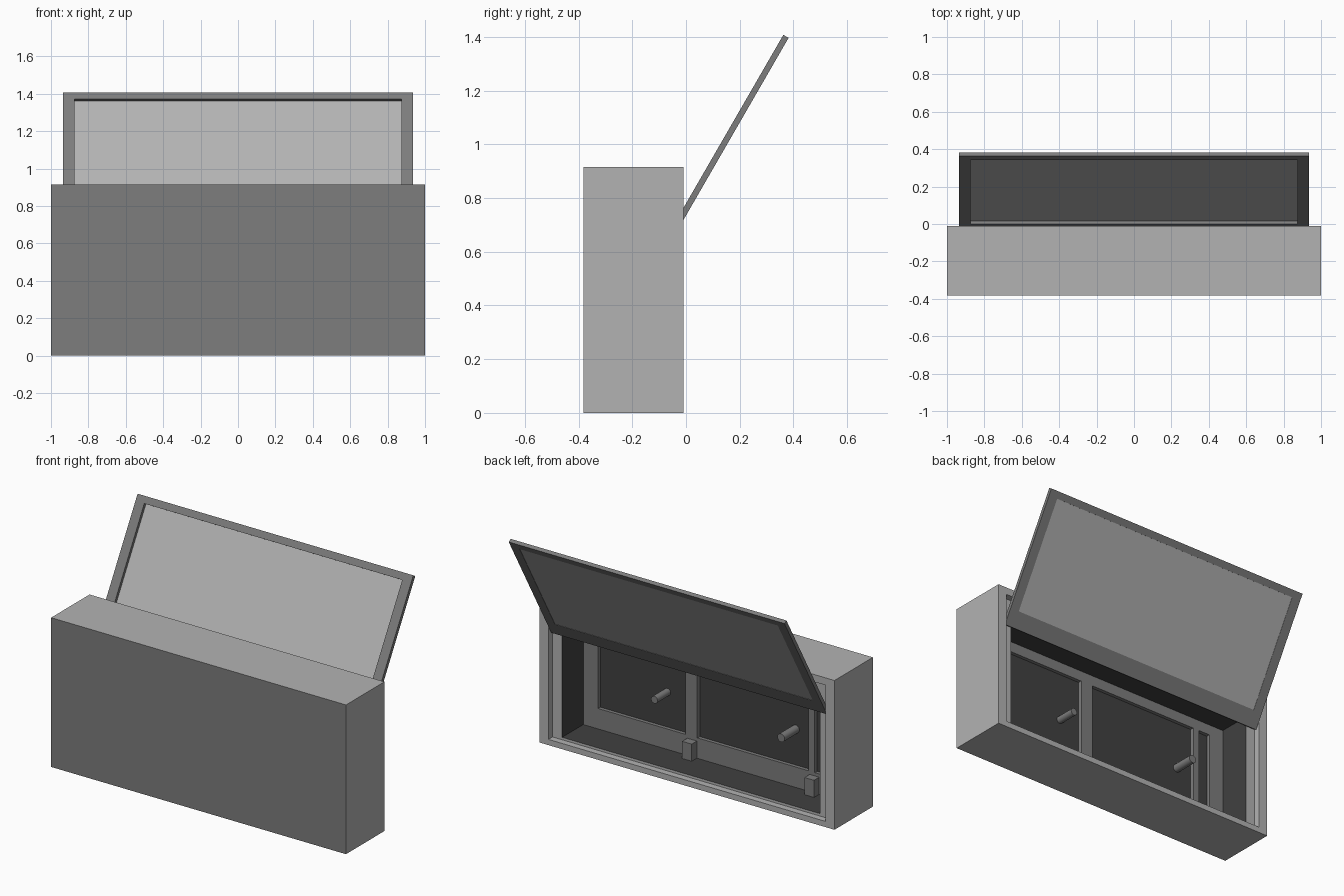
import bpy, bmesh, math
from mathutils import Matrix, Vector

if "Cube" in bpy.data.objects:
    bpy.data.objects.remove(bpy.data.objects["Cube"])


def material(name, v):
    m = bpy.data.materials.new(name)
    m.diffuse_color = (v, v, v, 1)
    m.use_nodes = True
    m.node_tree.nodes["Principled BSDF"].inputs["Base Color"].default_value = m.diffuse_color
    return m


LIGHT = material("light grey", 0.45)
DARK = material("mid grey", 0.205)
BLACK = material("charcoal", 0.052)


def finish(name, bm, mats):
    bmesh.ops.recalc_face_normals(bm, faces=bm.faces[:])
    me = bpy.data.meshes.new(name)
    bm.to_mesh(me)
    bm.free()
    for m in mats:
        me.materials.append(m)
    ob = bpy.data.objects.new(name, me)
    bpy.context.collection.objects.link(ob)
    return ob


def add_box(bm, x0, x1, y0, y1, z0, z1):
    mat = Matrix.Translation(((x0 + x1) / 2, (y0 + y1) / 2, (z0 + z1) / 2)) @ \
        Matrix.Diagonal((x1 - x0, y1 - y0, z1 - z0, 1))
    bmesh.ops.create_cube(bm, size=1, matrix=mat)


def boxes(name, mat, *dims):
    bm = bmesh.new()
    for d in dims:
        add_box(bm, *d)
    return finish(name, bm, [mat])


# Cabinet shell: rectangles lofted from the front, round the rim, into the cavity
rings = [  # half width, bottom, top, y
    (1.0, 0.0, 0.915, -0.382),
    (1.0, 0.0, 0.915, -0.01),
    (0.94, 0.035, 0.87, -0.01),
    (0.94, 0.035, 0.87, -0.05),
    (0.875, 0.05, 0.755, -0.05),
    (0.875, 0.05, 0.755, -0.277),
]
bm = bmesh.new()
loops = [[bm.verts.new((x, y, z)) for x, z in ((-w, b), (w, b), (w, t), (-w, t))]
         for w, b, t, y in rings]
for k in range(len(loops) - 1):
    for i in range(4):
        j = (i + 1) % 4
        f = bm.faces.new((loops[k][i], loops[k][j], loops[k + 1][j], loops[k + 1][i]))
        f.material_index = 2 if k == 4 else 0
bm.faces.new(loops[0]).material_index = 1
bm.faces.new(loops[-1]).material_index = 2
finish("cabinet_shell", bm, [LIGHT, DARK, BLACK])

# Inner framework against the cavity wall
Y0, Y1 = -0.279, -0.255
boxes("inner_frame", DARK,
      (-0.876, -0.775, Y0, Y1, 0.049, 0.756),
      (0.775, 0.876, Y0, Y1, 0.049, 0.756),
      (-0.775, 0.775, Y0, Y1, 0.049, 0.175),
      (-0.775, 0.775, Y0, Y1, 0.69, 0.756))

# Vertical posts, with a foot block on each
boxes("inner_posts", DARK,
      (0.10, 0.18, Y0, Y1 + 0.004, 0.175, 0.69),
      (-0.695, -0.655, Y0, Y1 + 0.004, 0.175, 0.69))
boxes("foot_blocks", DARK,
      (0.105, 0.17, Y1, -0.205, 0.05, 0.155),
      (-0.725, -0.66, Y1, -0.205, 0.05, 0.155))

# Round pegs
for name, x, z, r, y in (("short_peg", 0.32, 0.39, 0.022, -0.15),
                         ("long_peg", -0.55, 0.395, 0.025, -0.135)):
    bm = bmesh.new()
    length = y + 0.278
    bmesh.ops.create_cone(
        bm, cap_ends=True, segments=20, radius1=r, radius2=r, depth=length,
        matrix=Matrix.Translation((x, y - length / 2, z)) @ Matrix.Rotation(math.pi / 2, 4, 'X'))
    for f in bm.faces:
        f.smooth = len(f.verts) == 4
    finish(name, bm, [DARK])

# Raised lid: frame and panel built flat, then tilted
W, L, T = 0.935, 0.824, 0.0225
lid = Matrix.Translation((0, -0.03, 0.683)) @ Matrix.Rotation(math.radians(60), 4, 'X')
frame = boxes("lid_frame", DARK,
              (-W, -0.875, 0, L, 0, T),
              (0.875, W, 0, L, 0, T),
              (-0.875, 0.875, 0, 0.1, 0, T),
              (-0.875, 0.875, L - 0.042, L, 0, T))
panel = boxes("lid_panel", LIGHT, (-0.876, 0.876, 0.099, L - 0.041, 0.0015, 0.004))
for ob in (frame, panel):
    ob.data.transform(lid)
